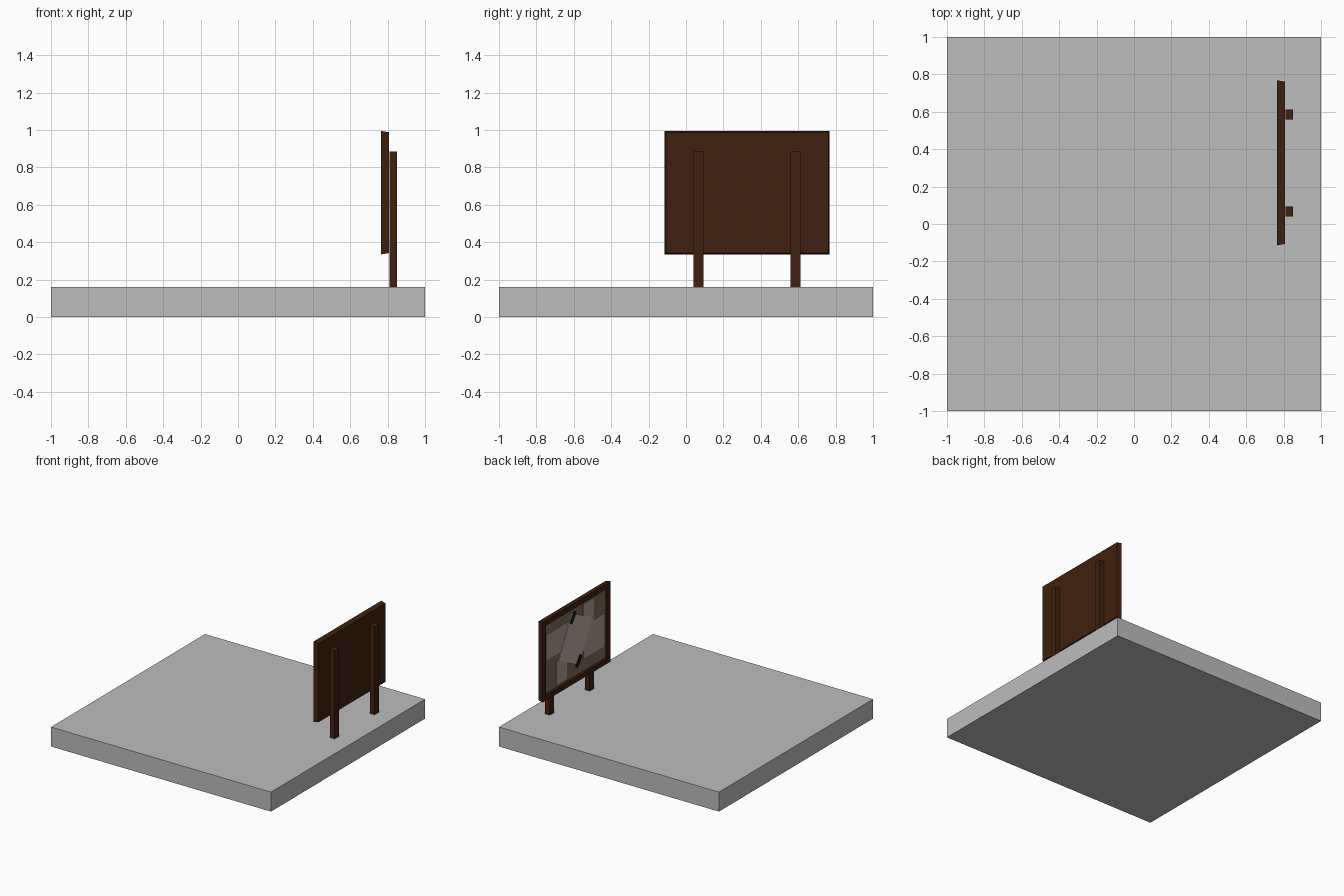
import bpy, bmesh, math
from mathutils import Vector

if "Cube" in bpy.data.objects:
    bpy.data.objects.remove(bpy.data.objects["Cube"])


def material(name, r, g, b):
    m = bpy.data.materials.new(name)
    m.diffuse_color = (r, g, b, 1)
    m.use_nodes = True
    m.node_tree.nodes["Principled BSDF"].inputs["Base Color"].default_value = m.diffuse_color
    return m


STONE = material("grey stone", 0.51, 0.51, 0.51)
WOOD = material("dark brown wood", 0.051, 0.0144, 0.0044)
BACKING = material("taupe backing", 0.20, 0.15, 0.10)
PAPER = material("aged paper", 0.42, 0.35, 0.27)
NOTICE = material("pale paper", 0.50, 0.43, 0.35)
TAPE = material("black tape", 0.012, 0.008, 0.005)


def add_object(name, bm, *mats):
    bmesh.ops.recalc_face_normals(bm, faces=bm.faces)
    me = bpy.data.meshes.new(name)
    bm.to_mesh(me)
    bm.free()
    for m in mats:
        me.materials.append(m)
    ob = bpy.data.objects.new(name, me)
    bpy.context.collection.objects.link(ob)
    return ob


def box(name, centre, size, mat, tilt=0):
    bm = bmesh.new()
    bmesh.ops.create_cube(bm, size=1)
    for v in bm.verts:
        v.co = Vector((v.co.x * size[0], v.co.y * size[1], v.co.z * size[2]))
    ob = add_object(name, bm, mat)
    ob.location = centre
    ob.rotation_euler.x = math.radians(tilt)
    return ob


# ground slab
box("base_slab", (0, 0, 0.08), (2, 2, 0.16), STONE)

# two posts behind the board
for i, y in enumerate((0.067, 0.585)):
    box(f"post_{i + 1}", (0.83, y, 0.522), (0.042, 0.055, 0.725), WOOD)

# framed board: slightly tapered towards the back, display side recessed
CY, CZ = 0.327, 0.665
bm = bmesh.new()
bmesh.ops.create_cube(bm, size=1)
for v in bm.verts:
    k = 0.007 if v.co.x > 0 else 0
    v.co = Vector((0.808 if v.co.x > 0 else 0.765,
                   CY + math.copysign(0.441 - k, v.co.y),
                   CZ + math.copysign(0.33 - k, v.co.z)))
bm.normal_update()
front = min(bm.faces, key=lambda f: f.calc_center_median().x)
bmesh.ops.inset_region(bm, faces=[front], thickness=0.062)
inner = bmesh.ops.extrude_face_region(bm, geom=[front])["geom"]
bmesh.ops.delete(bm, geom=[front], context='FACES_ONLY')
for g in inner:
    if isinstance(g, bmesh.types.BMVert):
        g.co.x += 0.018
    elif isinstance(g, bmesh.types.BMFace):
        g.material_index = 1
add_object("notice_board", bm, WOOD, BACKING)

# square papers pinned on the backing: y from, y to, z from, z to
papers = [(0.38, 0.70, 0.65, 0.86), (0.08, 0.22, 0.75, 0.93),
          (-0.045, 0.22, 0.48, 0.75), (0.43, 0.57, 0.40, 0.59)]
for i, (y0, y1, z0, z1) in enumerate(papers):
    box(f"paper_{i + 1}", (0.781, (y0 + y1) / 2, (z0 + z1) / 2),
        (0.004, y1 - y0, z1 - z0), PAPER)

# tilted notice in the middle with tape on two opposite corners
box("centre_notice", (0.777, 0.327, 0.685), (0.005, 0.30, 0.37), NOTICE, 27)
for i, (y, z) in enumerate(((0.36, 0.875), (0.288, 0.49))):
    box(f"tape_{i + 1}", (0.773, y, z), (0.004, 0.035, 0.10), TAPE, 35)
